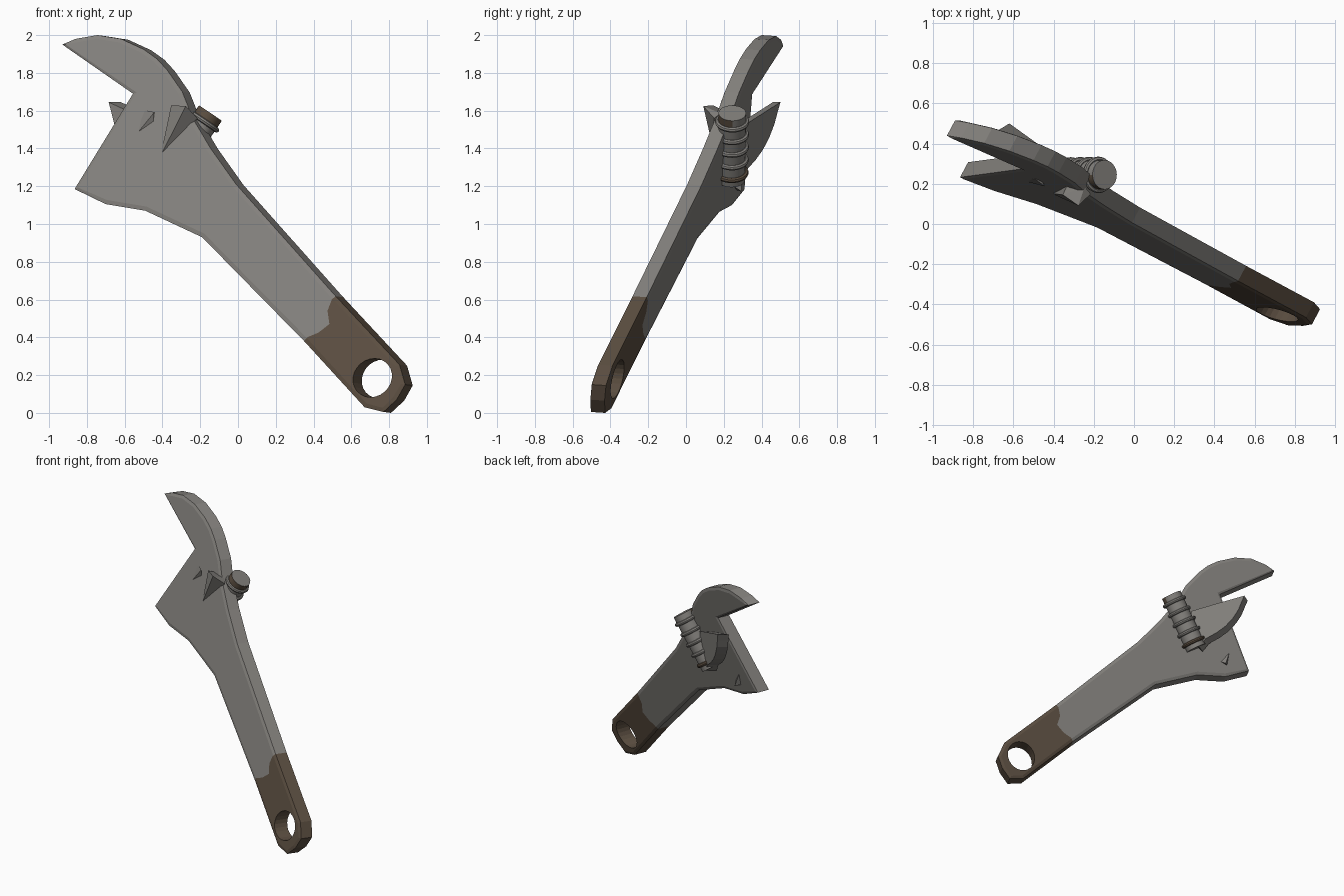
import bpy, bmesh
from mathutils import Vector

old = bpy.data.objects.get("Cube")
if old:
    bpy.data.objects.remove(old, do_unlink=True)


def material(name, rgb):
    m = bpy.data.materials.new(name)
    m.use_nodes = True
    m.diffuse_color = (*rgb, 1)
    m.node_tree.nodes["Principled BSDF"].inputs["Base Color"].default_value = (*rgb, 1)
    return m


STEEL = material("grey steel", (0.23, 0.22, 0.205))
BROWN = material("worn brown", (0.105, 0.076, 0.052))

# Tilted plane of the body (y from x and z) and its depth direction
BODY = (-0.271, 0.248, -0.296)
JAW = (-0.675, 0.096, -0.0765)
DEPTH = Vector((0.04, 0.075, -0.005))
FRONT = Vector((BODY[0], -1, BODY[1])).normalized()


def on_plane(plane, x, z):
    return Vector((x, plane[0] * x + plane[1] * z + plane[2], z))


def make(name, bm):
    bmesh.ops.recalc_face_normals(bm, faces=bm.faces)
    mesh = bpy.data.meshes.new(name)
    bm.to_mesh(mesh)
    bm.free()
    mesh.materials.append(STEEL)
    mesh.materials.append(BROWN)
    ob = bpy.data.objects.new(name, mesh)
    bpy.context.collection.objects.link(ob)
    return ob


def plate(name, outline, plane, depth, bevel=0):
    """Flat profile on a plane, pushed through to its other side."""
    bm = bmesh.new()
    near = [bm.verts.new(on_plane(plane, x, z)) for x, z in outline]
    far = [bm.verts.new(v.co + depth) for v in near]
    caps = [bm.faces.new(near), bm.faces.new(far)]
    for i in range(len(near)):
        bm.faces.new((near[i - 1], near[i], far[i], far[i - 1]))
    bmesh.ops.recalc_face_normals(bm, faces=bm.faces)
    if bevel:
        bmesh.ops.inset_individual(bm, faces=caps, thickness=bevel, depth=bevel * 0.3)
    return make(name, bm)


def rod(name, a, b, radius, sides):
    axis = b - a
    bpy.ops.mesh.primitive_cylinder_add(
        vertices=sides, radius=radius, depth=axis.length, location=(a + b) / 2,
        rotation=axis.to_track_quat('Z', 'Y').to_euler())
    ob = bpy.context.object
    ob.name = name
    return ob


# Body: curved fixed jaw, head and handle in one plate
body = plate("wrench_body", [
    (-.93, 1.95), (-.86, 1.98), (-.745, 2.0), (-.62, 1.98), (-.50, 1.925),
    (-.43, 1.875), (-.375, 1.815), (-.295, 1.70), (-.24, 1.56), (-.145, 1.40),
    (-.01, 1.21), (.515, .62), (.855, .255), (.885, .15), (.84, .07),
    (.77, .005), (.67, .03), (.35, .38), (-.19, .93), (-.49, 1.07),
    (-.70, 1.105), (-.865, 1.185), (-.556, 1.69)], BODY, DEPTH, 0.022)

# Hanging hole through the handle end
hole = on_plane(BODY, .715, .185)
cutter = rod("hole_cutter", hole - DEPTH, hole + DEPTH * 2, 0.104, 24)
cut = body.modifiers.new("hole", 'BOOLEAN')
cut.object = cutter
cut.solver = 'EXACT'
bpy.context.view_layer.objects.active = body
bpy.ops.object.modifier_apply(modifier="hole")
bpy.data.objects.remove(cutter, do_unlink=True)

# Brown handle end with an uneven edge
edge = [on_plane(BODY, x, z) for x, z in
        [(.33, .36), (.37, .40), (.43, .425), (.487, .47), (.477, .54), (.50, .60), (.56, .66)]]
across = Vector((0.70, 0, 0.72))


def sheared(p):
    """Slide a point along the depth direction back to the front plane."""
    gap = (p - on_plane(BODY, p.x, p.z)).dot(FRONT) / DEPTH.dot(FRONT)
    return p - DEPTH * gap


def is_brown(p):
    p = sheared(p)
    u = p.dot(across)
    along = Vector((1, 0, -1))
    for a, b in zip(edge, edge[1:]):
        ua, ub = a.dot(across), b.dot(across)
        if u <= ub or b is edge[-1]:
            return p.dot(along) > a.lerp(b, (u - ua) / (ub - ua)).dot(along)


bm = bmesh.new()
bm.from_mesh(body.data)
bmesh.ops.triangulate(bm, faces=bm.faces)
for a, b in zip(edge, edge[1:]):
    near = [f for f in bm.faces if min(v.co.z for v in f.verts) < 0.8]
    geom = set(near) | {e for f in near for e in f.edges} | {v for f in near for v in f.verts}
    bmesh.ops.bisect_plane(bm, geom=list(geom), plane_co=a, dist=1e-5,
                           plane_no=(b - a).cross(DEPTH).normalized())
for f in bm.faces:
    f.material_index = int(is_brown(f.calc_center_median()))
bm.to_mesh(body.data)
bm.free()

# Sliding jaw standing off the back of the head
plate("sliding_jaw", [
    (-.62, 1.645), (-.605, 1.59), (-.59, 1.53), (-.56, 1.46), (-.52, 1.395), (-.47, 1.34),
    (-.405, 1.285), (-.37, 1.22), (-.30, 1.30), (-.31, 1.50), (-.37, 1.53)],
    JAW, Vector((-.065, -.04, 0)))

# Adjusting screw with raised rings
top, bottom = Vector((-.146, .245, 1.587)), Vector((-.385, .24, 1.235))
screw = rod("adjusting_screw", top, bottom, 0.073, 24)
spin = (bottom - top).to_track_quat('Z', 'Y')
bm = bmesh.new()
bm.from_mesh(screw.data)
bmesh.ops.bisect_plane(bm, geom=bm.verts[:] + bm.edges[:] + bm.faces[:],
                       plane_co=(0, 0, -.16), plane_no=(0, 0, 1))
for f in bm.faces:
    c = f.calc_center_median()
    worn = -.21 < c.z < -.16 and (spin @ f.normal).y < 0
    f.material_index = int(worn)
bm.to_mesh(screw.data)
bm.free()
screw.data.materials.append(STEEL)
screw.data.materials.append(BROWN)
bpy.ops.object.shade_smooth_by_angle()

for i in range(5):
    bpy.ops.mesh.primitive_torus_add(
        location=top.lerp(bottom, 0.13 + 0.19 * i), rotation=spin.to_euler(),
        major_radius=0.077, minor_radius=0.014, major_segments=28, minor_segments=8)
    ring = bpy.context.object
    ring.name = "screw_ring_%d" % (i + 1)
    ring.data.materials.append(BROWN if i == 4 else STEEL)
    bpy.ops.object.shade_smooth_by_angle()


# Small wedges standing out of the head: x, z and height over the front face
def wedge(name, points):
    bm = bmesh.new()
    for x, z, h in points:
        bm.verts.new(on_plane(BODY, x, z) + FRONT * h)
    bmesh.ops.convex_hull(bm, input=bm.verts)
    make(name, bm)


wedge("front_wedge", [(-.34, 1.615, .055), (-.255, 1.605, .085), (-.215, 1.56, 0),
                      (-.41, 1.36, 0), (-.33, 1.60, -.02), (-.25, 1.59, -.02)])
wedge("small_front_wedge", [(-.49, 1.60, .01), (-.435, 1.585, .03),
                            (-.55, 1.46, 0), (-.45, 1.53, 0), (-.48, 1.55, -.02)])
wedge("back_wedge", [(-.68, 1.31, -.08), (-.62, 1.22, -.08), (-.68, 1.20, -.08),
                     (-.65, 1.20, -.125), (-.66, 1.25, -.06)])
